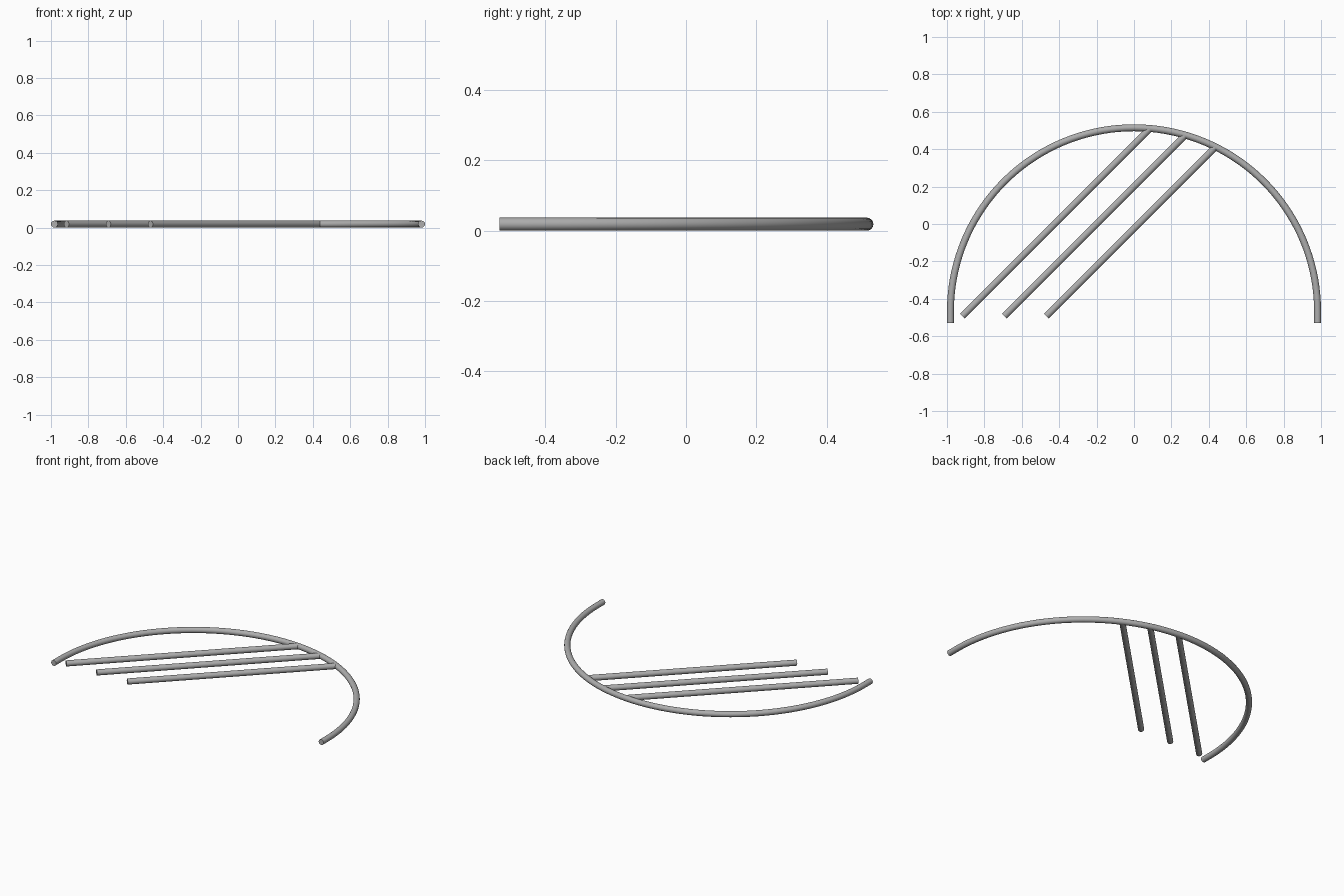
import bpy
import math

cube = bpy.data.objects.get("Cube")
if cube:
    bpy.data.objects.remove(cube, do_unlink=True)

TUBE = 0.0185      # tube radius
ARC = 0.9815       # arch centreline radius
ARC_Y = -0.467     # centre of the arch
FOOT_Y = -0.53     # open ends of the arch

grey = bpy.data.materials.new("satin_grey")
grey.use_nodes = True
colour = (0.42, 0.42, 0.42, 1)
grey.diffuse_color = colour
grey.node_tree.nodes["Principled BSDF"].inputs["Base Color"].default_value = colour


def tube(name, path):
    """Sweep a capped round tube along a flat path."""
    curve = bpy.data.curves.new(name, "CURVE")
    curve.dimensions = "3D"
    curve.bevel_depth = TUBE
    curve.bevel_resolution = 6
    curve.use_fill_caps = True
    spline = curve.splines.new("POLY")
    spline.points.add(len(path) - 1)
    for point, (x, y) in zip(spline.points, path):
        point.co = (x, y, TUBE, 1)
    obj = bpy.data.objects.new(name, curve)
    bpy.context.collection.objects.link(obj)
    bpy.ops.object.select_all(action="DESELECT")
    obj.select_set(True)
    bpy.context.view_layer.objects.active = obj
    bpy.ops.object.convert(target="MESH")
    obj = bpy.context.object
    obj.data.materials.clear()
    obj.data.materials.append(grey)
    bpy.ops.object.shade_smooth_by_angle(angle=math.radians(40))


# Semicircular arch with short straight feet
steps = 72
arch = [(ARC * math.cos(math.pi * i / steps), ARC_Y + ARC * math.sin(math.pi * i / steps))
        for i in range(steps + 1)]
tube("arch", [(ARC, FOOT_Y)] + arch + [(-ARC, FOOT_Y)])

# Diagonal bars running at 45 degrees up to the arch centreline
start_y = -0.492
for name, start_x in (("left_bar", -0.468), ("middle_bar", -0.693), ("right_bar", -0.917)):
    rise = start_y - ARC_Y
    half = (start_x + rise) / 2
    run = -half + math.sqrt(half ** 2 - (start_x ** 2 + rise ** 2 - ARC ** 2) / 2)
    tube(name, [(start_x, start_y), (start_x + run, start_y + run)])
